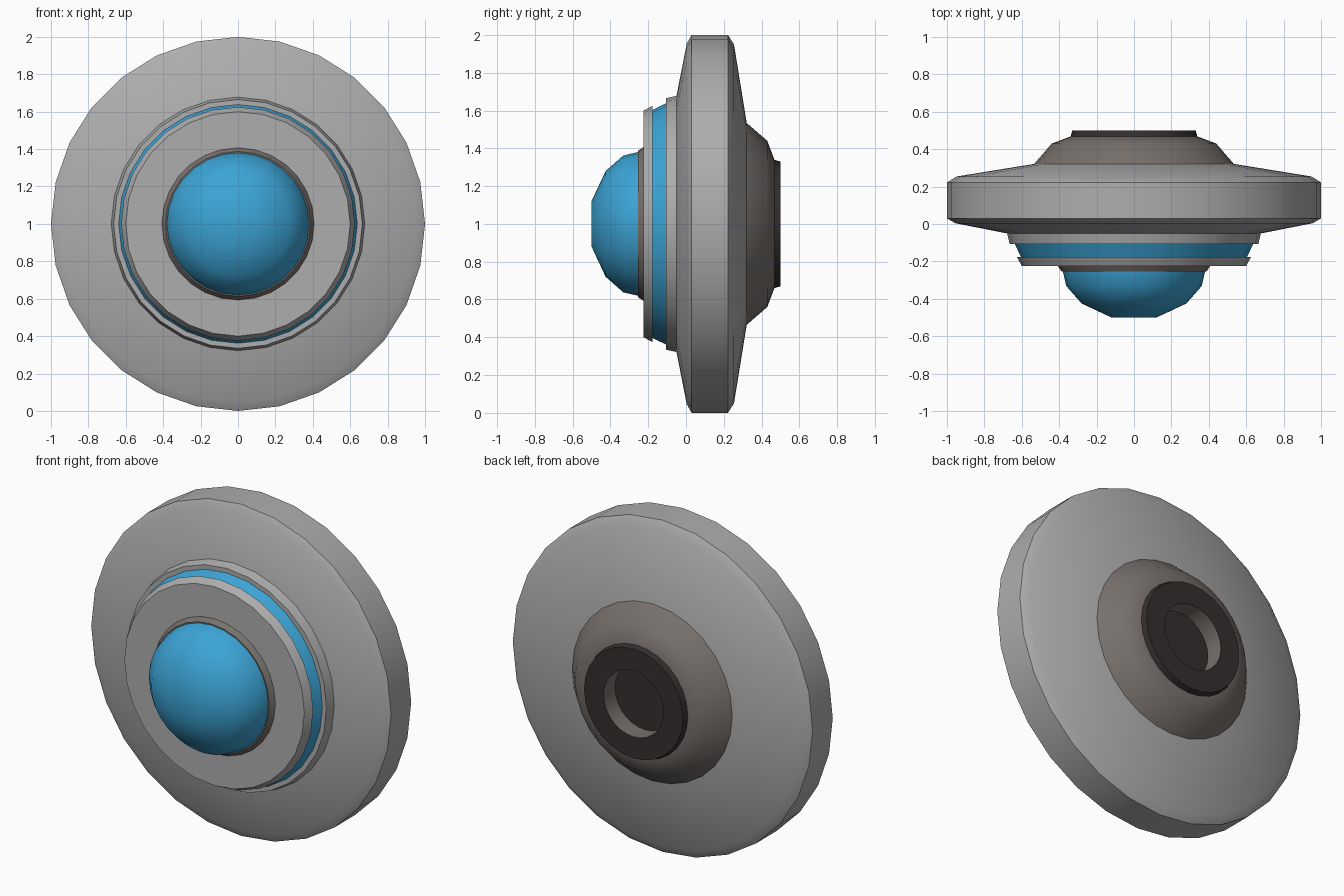
import bpy, bmesh, math

if "Cube" in bpy.data.objects:
    bpy.data.objects.remove(bpy.data.objects["Cube"])

SEGMENTS = 28
CENTRE_Z = 1.0


def material(name, rgb):
    m = bpy.data.materials.new(name)
    m.diffuse_color = (*rgb, 1.0)
    m.use_nodes = True
    m.node_tree.nodes["Principled BSDF"].inputs["Base Color"].default_value = m.diffuse_color
    return m


grey = material("light_grey", (0.42, 0.42, 0.42))
blue = material("bright_blue", (0.045, 0.37, 0.67))
brown = material("warm_grey", (0.185, 0.165, 0.152))
dark = material("dark_brown", (0.033, 0.028, 0.027))


def lathe(name, profile, mat, angle=30):
    """Spin (radius, y) points, listed front to back, round the y axis."""
    bm = bmesh.new()
    rings = []
    for r, y in profile:
        if r == 0:
            rings.append([bm.verts.new((0, y, CENTRE_Z))] * SEGMENTS)
        else:
            steps = [2 * math.pi * i / SEGMENTS for i in range(SEGMENTS)]
            rings.append([bm.verts.new((r * math.sin(a), y, CENTRE_Z + r * math.cos(a)))
                          for a in steps])
    for a, b in zip(rings, rings[1:]):
        for i in range(SEGMENTS):
            j = (i + 1) % SEGMENTS
            corners = list(dict.fromkeys((a[j], b[j], b[i], a[i])))
            bm.faces.new(corners)
    mesh = bpy.data.meshes.new(name)
    bm.to_mesh(mesh)
    bm.free()
    mesh.materials.append(mat)
    ob = bpy.data.objects.new(name, mesh)
    bpy.context.collection.objects.link(ob)
    bpy.ops.object.select_all(action='DESELECT')
    ob.select_set(True)
    bpy.context.view_layer.objects.active = ob
    bpy.ops.object.shade_smooth_by_angle(angle=math.radians(angle))
    return ob


# Front dome with a flattened nose
lathe("front_dome", [(0, -0.5), (0.12, -0.5), (0.28, -0.425), (0.362, -0.332),
                     (0.38, -0.255)], blue, 50)
# Seat around the dome
lathe("dome_seat", [(0.375, -0.255), (0.387, -0.255), (0.407, -0.225)], brown)
# Front plate
lathe("front_plate", [(0.405, -0.225), (0.6, -0.225), (0.625, -0.177),
                      (0.6, -0.177)], grey)
# Glowing band between plate and collar
lathe("blue_band", [(0.602, -0.18), (0.638, -0.107)], blue)
# Collar
lathe("collar", [(0.63, -0.107), (0.665, -0.107), (0.678, -0.05)], grey)
# Main wheel body
lathe("main_disc", [(0.67, -0.052), (0.955, 0.004), (1.0, 0.03), (1.0, 0.222),
                    (0.95, 0.254), (0.53, 0.322)], grey, 40)
# Rear hub
lathe("rear_hub", [(0.535, 0.32), (0.44, 0.43), (0.342, 0.467), (0.33, 0.467)], brown)
# Rear rim of the socket
lathe("socket_rim", [(0.34, 0.465), (0.33, 0.5), (0.2, 0.5)], dark)
# Socket wall and floor
lathe("socket_wall", [(0.2, 0.5), (0.2, 0.39)], brown)
lathe("socket_floor", [(0.2, 0.39), (0, 0.39)], dark)
